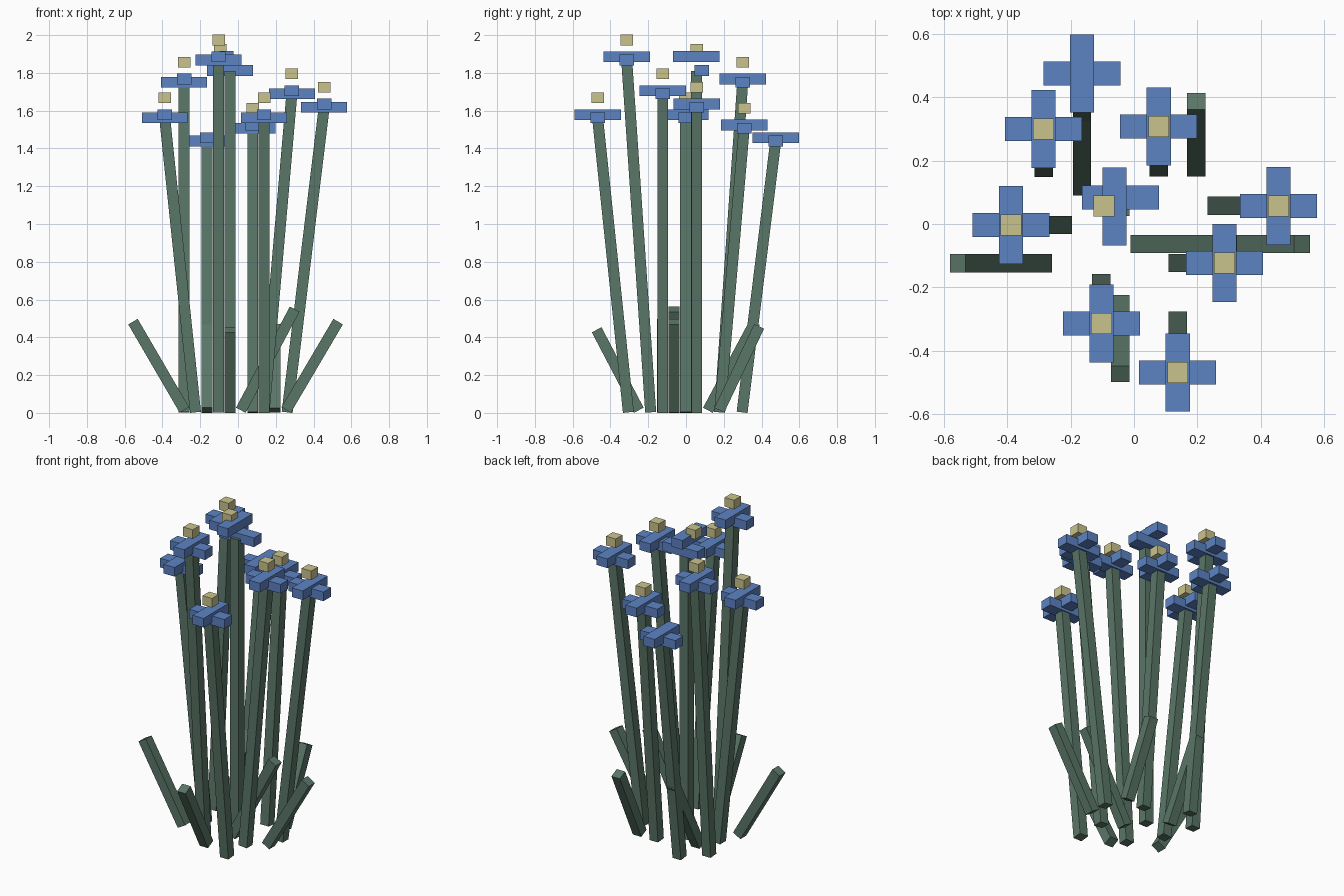
import bpy
from mathutils import Vector


def material(name, rgb):
    m = bpy.data.materials.new(name)
    m.diffuse_color = (*rgb, 1)
    return m


GREEN = material("stem_green", (0.102, 0.181, 0.136))
BLUE = material("petal_blue", (0.107, 0.227, 0.546))
YELLOW = material("centre_yellow", (0.591, 0.552, 0.270))


def box(name, centre, size, mat):
    bpy.ops.mesh.primitive_cube_add(size=1, location=centre)
    ob = bpy.context.object
    ob.name = name
    ob.scale = size
    ob.data.materials.append(mat)
    return ob


def rod(name, base, top, width=0.058):
    """Square rod running between two points, leaning along x or y."""
    a, b = Vector(base), Vector(top)
    d = b - a
    ob = box(name, (a + b) / 2, (width, width, d.length), GREEN)
    ob.rotation_mode = 'QUATERNION'
    ob.rotation_quaternion = Vector((0, 0, 1)).rotation_difference(d)
    return ob


def petal_x(x, y, z):
    box("petal_bar_across", (x, y, z), (0.243, 0.076, 0.057), BLUE)


def petal_y(x, y, z):
    box("petal_bar_along", (x, y, z), (0.076, 0.246, 0.057), BLUE)


def centre(x, y, z):
    box("flower_centre", (x, y, z), (0.066, 0.066, 0.057), YELLOW)


# Flowers: head x, head y, cross-bar height, stem base x, stem base y
flowers = [
    (-0.285, 0.300, 1.750, -0.285, 0.178),
    (0.078, 0.308, 1.507, 0.078, 0.178),
    (-0.388, -0.003, 1.562, -0.225, -0.003),
    (0.456, 0.057, 1.618, 0.260, 0.057),
    (0.285, -0.123, 1.689, 0.138, -0.123),
    (-0.103, -0.314, 1.868, -0.103, -0.187),
    (0.138, -0.468, 1.562, 0.138, -0.305),
]
for x, y, z, bx, by in flowers:
    rod("stem", (bx, by, 0.003), (x, y, z))
    petal_x(x, y, z)
    petal_y(x, y, z + 0.017)
    centre(x, y, z + 0.106)

# Back flower without a centre
rod("stem", (-0.164, 0.297, 0.003), (-0.164, 0.475, 1.44))
petal_x(-0.164, 0.475, 1.44)
petal_y(-0.164, 0.475, 1.457)

# Loose middle flower on an upright stem
rod("stem", (-0.043, 0.055, 0.0), (-0.043, 0.055, 1.81))
petal_x(-0.043, 0.083, 1.813)
petal_y(-0.061, 0.055, 1.887)
centre(-0.095, 0.057, 1.925)

# Leaning leaves
leaves = [
    ((0.015, -0.063, 0.014), (0.300, -0.063, 0.549)),
    ((0.255, -0.063, 0.016), (0.530, -0.063, 0.483)),
    ((-0.284, -0.124, 0.016), (-0.556, -0.124, 0.483)),
    ((-0.043, -0.250, 0.014), (-0.043, -0.473, 0.440)),
    ((0.197, 0.176, 0.014), (0.197, 0.387, 0.458)),
    ((-0.164, 0.116, 0.014), (-0.164, 0.365, 0.480)),
]
for base, top in leaves:
    rod("leaf", base, top)
